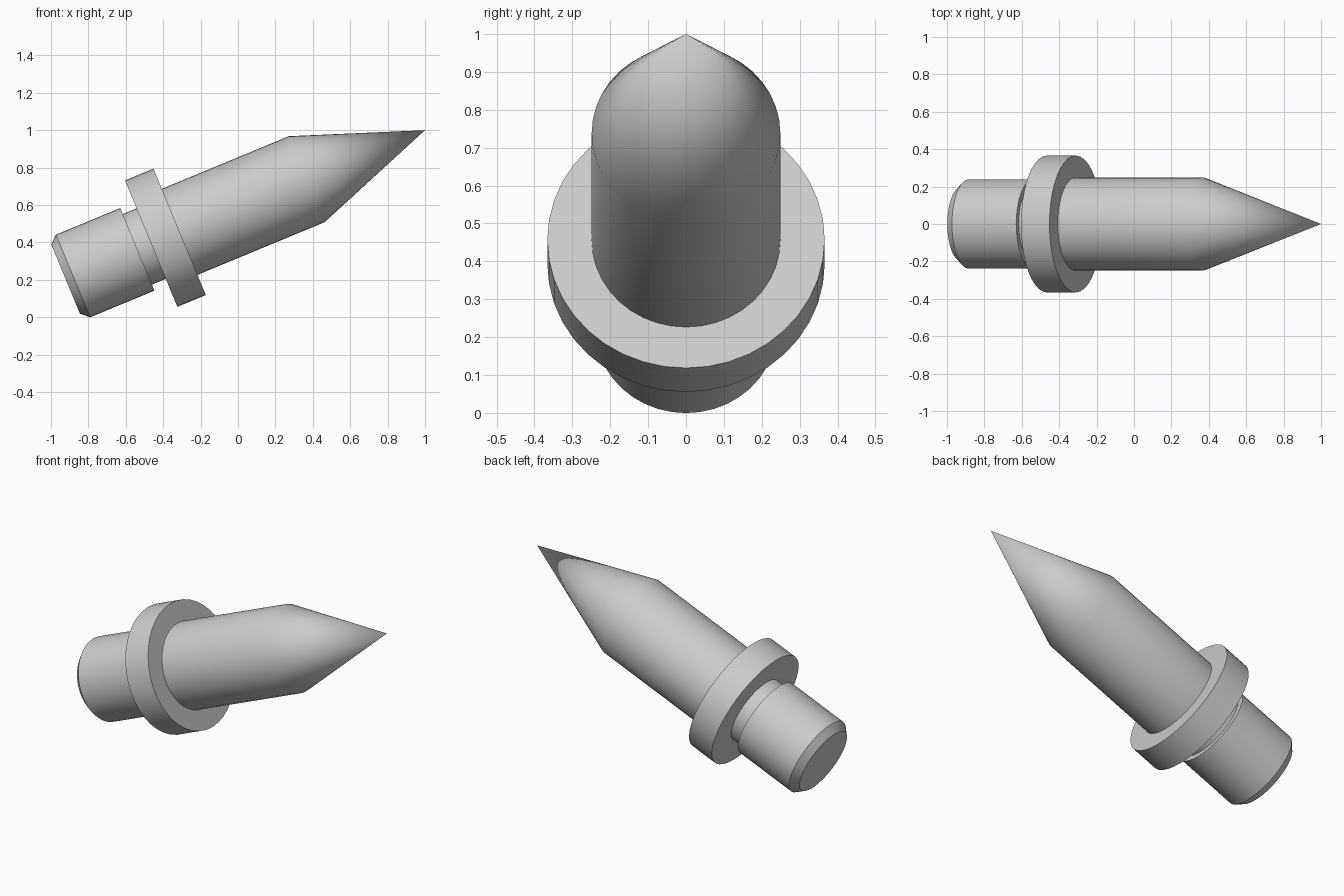
import bpy, bmesh, math
from mathutils import Matrix

cube = bpy.data.objects.get("Cube")
if cube:
    bpy.data.objects.remove(cube, do_unlink=True)

SEGMENTS = 40
TILT = math.radians(67.5)

# Grey metal
metal = bpy.data.materials.new("grey metal")
metal.use_nodes = True
grey = (0.6, 0.6, 0.6, 1)
metal.diffuse_color = grey
metal.node_tree.nodes["Principled BSDF"].inputs["Base Color"].default_value = grey

# Half profile: (radius, distance along the axis measured back from the tip)
profile = [
    (0, 0),                             # pointed tip
    (0.249, -0.685), (0.249, -1.42),    # straight shank
    (0.366, -1.42), (0.366, -1.585),    # collar
    (0.204, -1.585), (0.204, -1.665),   # relief groove
    (0.239, -1.665), (0.239, -2.037),   # mounting plug
    (0.2, -2.08), (0, -2.08),           # chamfered end
]

# Revolve the profile round the axis, then tilt it with the tip up and to +x
bm = bmesh.new()
points = [bm.verts.new((r, 0, h)) for r, h in profile]
edges = [bm.edges.new(pair) for pair in zip(points, points[1:])]
bmesh.ops.spin(bm, geom=points + edges, cent=(0, 0, 0), axis=(0, 0, 1),
               angle=math.tau, steps=SEGMENTS, use_merge=False)
bmesh.ops.remove_doubles(bm, verts=bm.verts, dist=0.0001)
bmesh.ops.recalc_face_normals(bm, faces=bm.faces)
bm.transform(Matrix.Translation((1, 0, 1)) @ Matrix.Rotation(TILT, 4, "Y"))

mesh = bpy.data.meshes.new("collared_pin")
bm.to_mesh(mesh)
bm.free()
mesh.materials.append(metal)
pin = bpy.data.objects.new("collared_pin", mesh)
bpy.context.collection.objects.link(pin)

# Smooth round surfaces with crisp steps
bpy.context.view_layer.objects.active = pin
pin.select_set(True)
bpy.ops.object.shade_smooth_by_angle(angle=math.radians(30))
